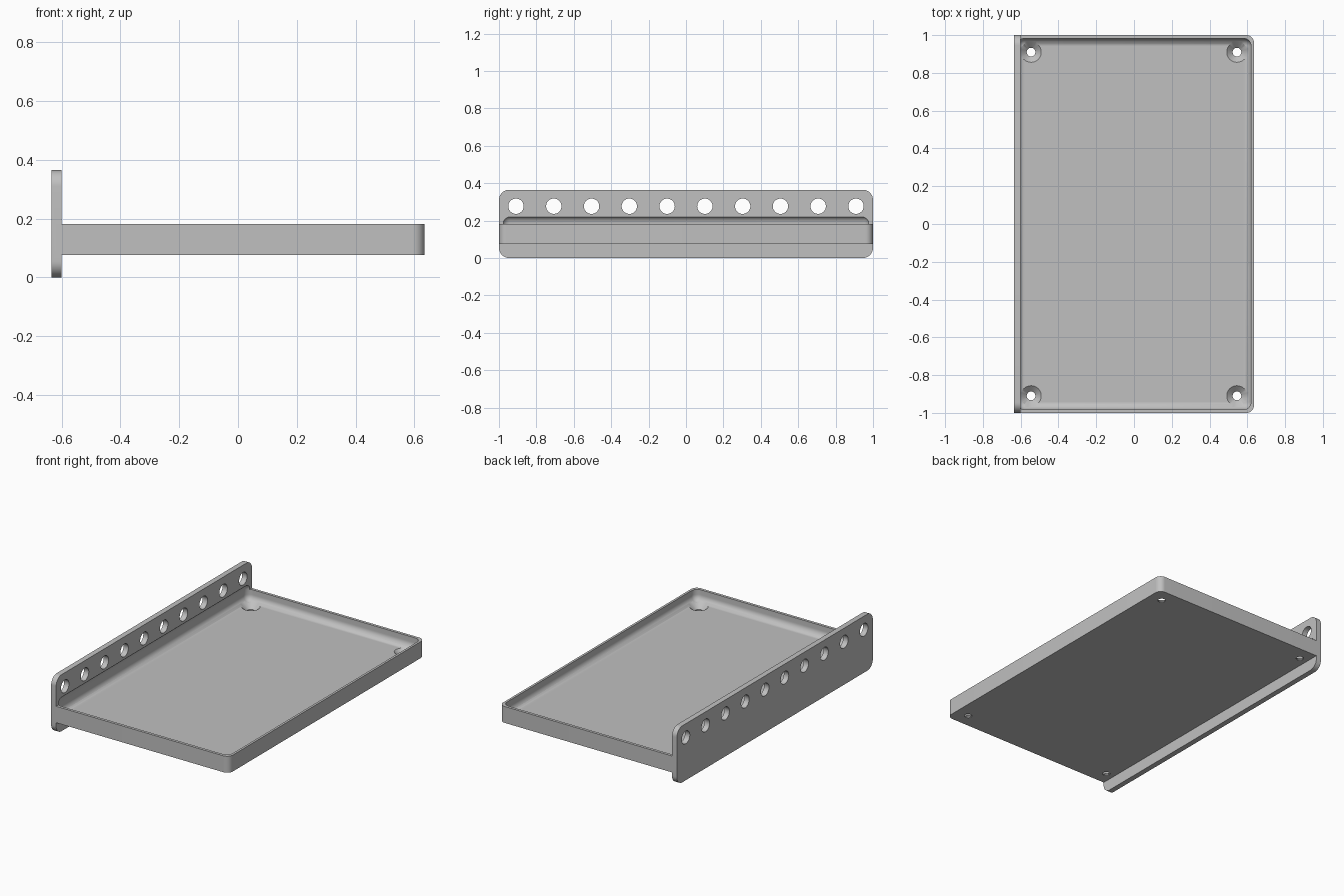
import bpy, bmesh
from mathutils import Matrix, Vector

cube = bpy.data.objects.get("Cube")
if cube:
    bpy.data.objects.remove(cube, do_unlink=True)

grey = bpy.data.materials.new("plain grey")
grey.use_nodes = True
colour = (0.53, 0.53, 0.53, 1)
grey.diffuse_color = colour
grey.node_tree.nodes["Principled BSDF"].inputs["Base Color"].default_value = colour


def make(name, bm):
    me = bpy.data.meshes.new(name)
    bm.normal_update()
    bm.to_mesh(me)
    bm.free()
    ob = bpy.data.objects.new(name, me)
    bpy.context.collection.objects.link(ob)
    me.materials.append(grey)
    return ob


def box(name, lo, hi, radius, pick, segments=10):
    """Box from corner lo to corner hi, with the picked edges rounded."""
    lo, hi = Vector(lo), Vector(hi)
    bm = bmesh.new()
    bmesh.ops.create_cube(bm, size=1)
    for v in bm.verts:
        v.co = Vector([(a + b) / 2 + c * (b - a) for a, b, c in zip(lo, hi, v.co)])
    edges = [e for e in bm.edges if pick(*[v.co for v in e.verts])]
    bmesh.ops.bevel(bm, geom=edges, offset=radius, segments=segments,
                    profile=0.5, affect='EDGES')
    return make(name, bm)


def cones(name, places, r1, r2, depth, turn=Matrix()):
    """One object holding a capped cone or cylinder at every place."""
    bm = bmesh.new()
    for p in places:
        bmesh.ops.create_cone(bm, cap_ends=True, segments=40, radius1=r1, radius2=r2,
                              depth=depth, matrix=Matrix.Translation(p) @ turn)
    return make(name, bm)


def combine(target, tool, operation):
    mod = target.modifiers.new(tool.name, 'BOOLEAN')
    mod.operation = operation
    mod.solver = 'EXACT'
    mod.object = tool
    bpy.context.view_layer.objects.active = target
    bpy.ops.object.modifier_apply(modifier=mod.name)
    bpy.data.objects.remove(tool, do_unlink=True)


BASE, RIM, FLOOR = 0.076, 0.182, 0.11
FACE, EDGE = -0.6, 0.635

# Upright plate with rounded ends, and the tray body with rounded outer corners
shelf = box("wall_mounted_tray", (-EDGE, -1, 0), (FACE, 1, 0.365), 0.055,
            lambda a, b: abs(a.x - b.x) > 0.01)
tray = box("tray_body", (FACE - 0.02, -1, BASE), (EDGE, 1, RIM), 0.04,
           lambda a, b: abs(a.z - b.z) > 0.01 and a.x > 0)
combine(shelf, tray, 'UNION')

# Hollow with rounded edges, which also bites into the foot of the plate
hollow = box("hollow", (-0.62, -0.982, FLOOR), (0.62, 0.982, 0.225), 0.04,
             lambda a, b: True)
combine(shelf, hollow, 'DIFFERENCE')

# Row of holes through the plate
row = [(-0.62, -0.909 + i * 0.202, 0.277) for i in range(10)]
combine(shelf, cones("plate_holes", row, 0.041, 0.041, 0.1,
                     Matrix.Rotation(1.5707963, 4, 'Y')), 'DIFFERENCE')

# Countersunk screw holes in the tray corners
corners = [(x, y) for x in (-0.545, 0.545) for y in (-0.91, 0.91)]
combine(shelf, cones("screw_holes", [(x, y, BASE) for x, y in corners],
                     0.023, 0.023, 0.2), 'DIFFERENCE')
combine(shelf, cones("countersinks", [(x, y, FLOOR - 0.01) for x, y in corners],
                     0.021, 0.065, 0.04), 'DIFFERENCE')

# Smooth the rounded edges only
shelf.select_set(True)
bpy.context.view_layer.objects.active = shelf
bpy.ops.object.shade_smooth_by_angle(angle=0.5)
